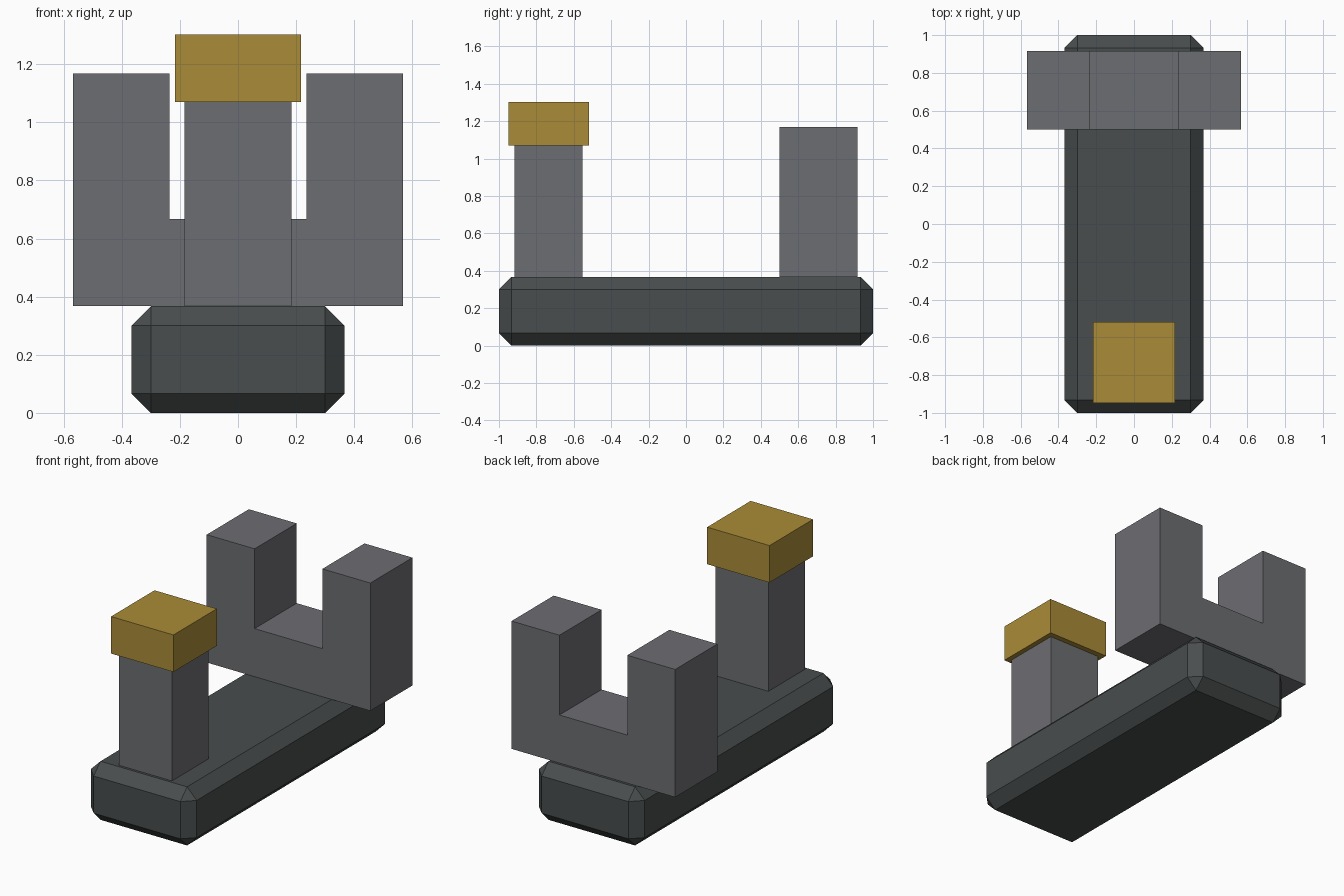
import bpy
import bmesh

if "Cube" in bpy.data.objects:
    bpy.data.objects.remove(bpy.data.objects["Cube"])


def material(name, color):
    mat = bpy.data.materials.new(name)
    mat.diffuse_color = (*color, 1.0)
    mat.use_nodes = True
    mat.node_tree.nodes["Principled BSDF"].inputs["Base Color"].default_value = mat.diffuse_color
    return mat


charcoal = material("charcoal", (0.066, 0.075, 0.075))
grey = material("steel grey", (0.152, 0.155, 0.168))
gold = material("brass", (0.40, 0.26, 0.038))


def finish(name, bm, mat):
    bmesh.ops.recalc_face_normals(bm, faces=bm.faces)
    mesh = bpy.data.meshes.new(name)
    bm.to_mesh(mesh)
    bm.free()
    mesh.materials.append(mat)
    obj = bpy.data.objects.new(name, mesh)
    bpy.context.collection.objects.link(obj)
    return obj


def box(name, half_x, y, z, mat):
    """Box centred on x, spanning the given y and z ranges."""
    bm = bmesh.new()
    bmesh.ops.create_cube(bm, size=1)
    for v in bm.verts:
        v.co = (half_x if v.co.x > 0 else -half_x,
                y[v.co.y > 0], z[v.co.z > 0])
    return finish(name, bm, mat)


def extruded_profile(name, half, y, mat):
    """Mirror a half outline (x, z) and extrude it along y."""
    outline = half + [(-x, z) for x, z in reversed(half)]
    bm = bmesh.new()
    face = bm.faces.new([bm.verts.new((x, y[0], z)) for x, z in outline])
    ext = bmesh.ops.extrude_face_region(bm, geom=[face], use_keep_orig=True)
    verts = [g for g in ext["geom"] if isinstance(g, bmesh.types.BMVert)]
    bmesh.ops.translate(bm, verts=verts, vec=(0, y[1] - y[0], 0))
    return finish(name, bm, mat)


# Chamfered base bar
base = box("base", 0.367, (-1.0, 1.0), (0.0, 0.367), charcoal)
bevel = base.modifiers.new("chamfer", 'BEVEL')
bevel.width = 0.067
bevel.segments = 1

# Front post with its cap
box("front_post", 0.184, (-0.917, -0.553), (0.367, 1.07), grey)
box("front_cap", 0.216, (-0.948, -0.518), (1.07, 1.302), gold)

# U-shaped rear notch block
extruded_profile("rear_notch",
                 [(0.567, 0.367), (0.567, 1.168), (0.235, 1.168), (0.235, 0.668)],
                 (0.5, 0.917), grey)
